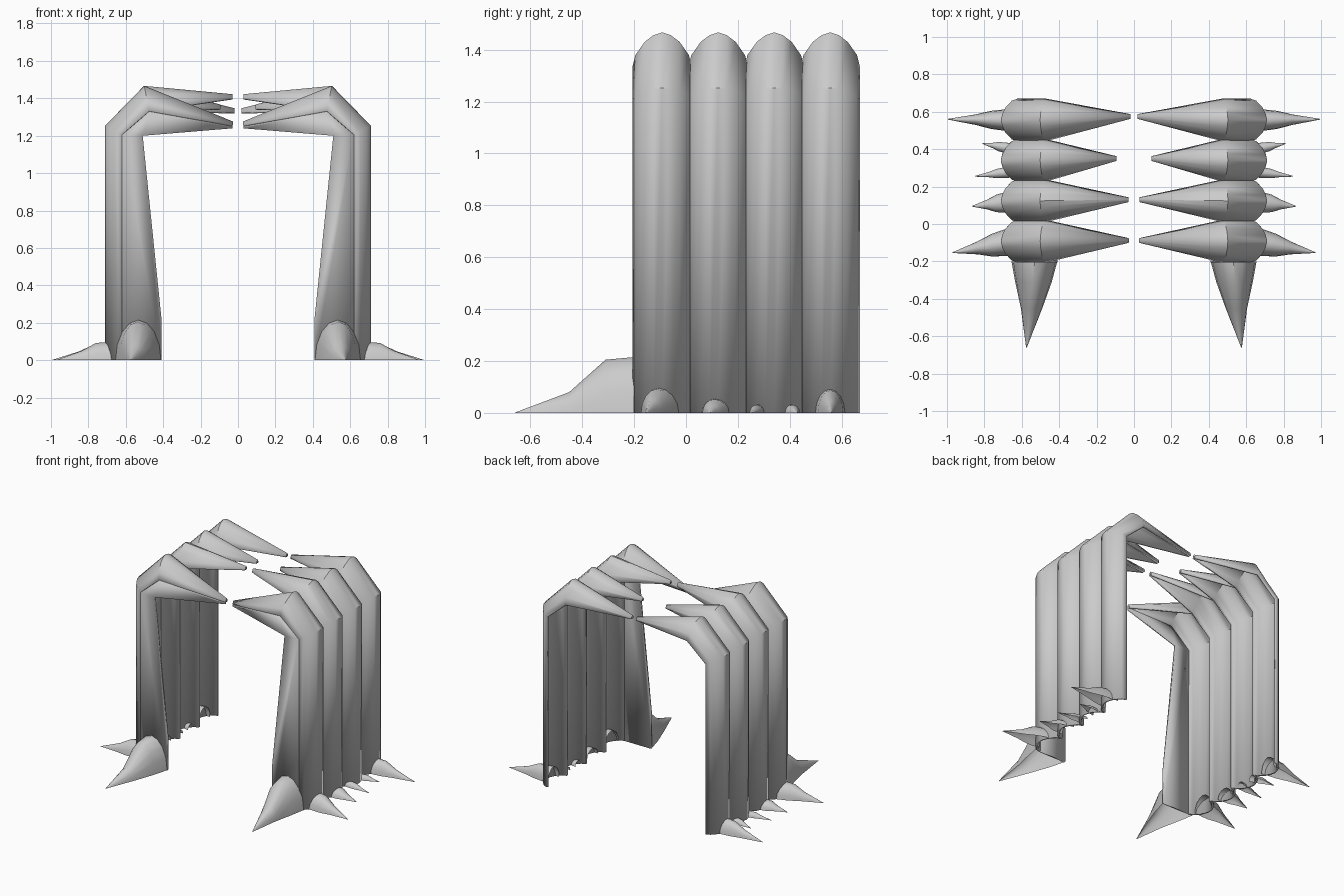
import bpy, bmesh, math
from mathutils import Vector

if "Cube" in bpy.data.objects:
    bpy.data.objects.remove(bpy.data.objects["Cube"])


def finish(name, verts, faces, thickness=0.0):
    """Make a welded mesh, mirrored to the left, smooth with sharp creases."""
    bm = bmesh.new()
    vs = [bm.verts.new(v) for v in verts]
    for f in faces:
        bm.faces.new([vs[i] for i in f])
    bmesh.ops.remove_doubles(bm, verts=bm.verts, dist=0.0005)
    bmesh.ops.recalc_face_normals(bm, faces=bm.faces)
    me = bpy.data.meshes.new(name)
    bm.to_mesh(me)
    bm.free()
    ob = bpy.data.objects.new(name, me)
    bpy.context.collection.objects.link(ob)
    bpy.ops.object.select_all(action='DESELECT')
    ob.select_set(True)
    bpy.context.view_layer.objects.active = ob
    bpy.ops.object.shade_smooth_by_angle(angle=math.radians(40))
    if thickness:
        s = ob.modifiers.new("thickness", 'SOLIDIFY')
        s.thickness = thickness
        s.offset = 0
    m = ob.modifiers.new("mirror", 'MIRROR')
    m.use_mirror_merge = False
    return ob


def grid_faces(rows, cols):
    return [(r * cols + c, r * cols + c + 1, (r + 1) * cols + c + 1, (r + 1) * cols + c)
            for r in range(rows - 1) for c in range(cols - 1)]


# Scalloped columns: side wall bending over into a roof spike
HALF = 0.108
SCALLOP = [(-1, 1), (-0.9, 0.65), (-0.58, 0.27), (-0.28, 0.08), (0, 0),
           (0.28, 0.08), (0.58, 0.27), (0.9, 0.65), (1, 1)]
CENTRE = [(0.705, 0), (0.705, 1.25), (0.50, 1.46)]
SEAM = [(0.62, 0), (0.62, 1.205), (0.475, 1.33)]
TIPS = [(0.03, -0.088, 1.27), (0.03, 0.13, 1.415), (0.095, 0.35, 1.36), (0.02, 0.575, 1.34)]

for i, tip in enumerate(TIPS):
    yc = -0.092 + i * 2 * HALF
    verts = []
    for c, s in zip(CENTRE, SEAM):
        for dy, w in SCALLOP:
            verts.append((c[0] + (s[0] - c[0]) * w, yc + dy * HALF, c[1] + (s[1] - c[1]) * w))
    for dy, w in SCALLOP:
        verts.append((tip[0], tip[1] + dy * 0.006, tip[2] - 0.02 * w))
    finish(f"column_{i + 1}", verts, grid_faces(4, len(SCALLOP)), 0.014)

# Tapered front wall and the side of the front roof spike
y = -0.2
tx, ty, tz = TIPS[0]
wall = [(0.62, y, 0), (0.41, y, 0), (0.41, y, 0.23), (0.51, y, 1.2), (0.62, y, 1.205),
        (0.475, y, 1.33), (tx, ty - 0.006, tz - 0.03), (tx, ty - 0.006, tz - 0.02)]
finish("front_wall", wall, [(0, 1, 2, 3, 4), (4, 3, 5), (5, 3, 6, 7)], 0.014)


def claw(name, sections, origin, along):
    """Arched spike; sections are (distance, side start, side end, height)."""
    n = 9
    verts = []
    a = Vector(along)
    side = Vector((abs(a.y), abs(a.x), 0))
    for d, s0, s1, h in sections:
        for k in range(n):
            t = math.pi * k / (n - 1)
            s = (s0 + s1) / 2 - (s1 - s0) / 2 * math.cos(t)
            verts.append(Vector(origin) + a * d + side * s + Vector((0, 0, h * math.sin(t))))
    finish(name, verts, grid_faces(len(sections), n))


# Large front claws
claw("front_claw", [(0.2, 0.41, 0.655, 0.215), (0.31, 0.44, 0.635, 0.205),
                    (0.45, 0.49, 0.605, 0.08), (0.66, 0.573, 0.577, 0.001)],
     (0, 0, 0), (0, -1, 0))

# Small side claws: base y, half width, height, tip x, tip y
SIDE = [(-0.092, 0.078, 0.10, 0.97, -0.153), (0.12, 0.06, 0.057, 0.865, 0.095),
        (0.28, 0.032, 0.033, 0.85, 0.255), (0.40, 0.032, 0.033, 0.81, 0.43),
        (0.555, 0.062, 0.095, 0.995, 0.56)]
for i, (yb, hw, h, tipx, tipy) in enumerate(SIDE):
    x1 = 0.70 + 0.22 * (tipx - 0.70)
    x2 = 0.70 + 0.5 * (tipx - 0.70)
    rows = [(0.65, yb - hw, yb + hw, h)]
    for x, f, g in ((x1, 0.78, 0.92), (x2, 0.45, 0.5)):
        ym = yb + (tipy - yb) * (x - 0.65) / (tipx - 0.65)
        rows.append((x, ym - hw * f, ym + hw * f, h * g))
    rows.append((tipx, tipy - 0.002, tipy + 0.002, 0.001))
    claw(f"side_claw_{i + 1}", rows, (0, 0, 0), (1, 0, 0))
